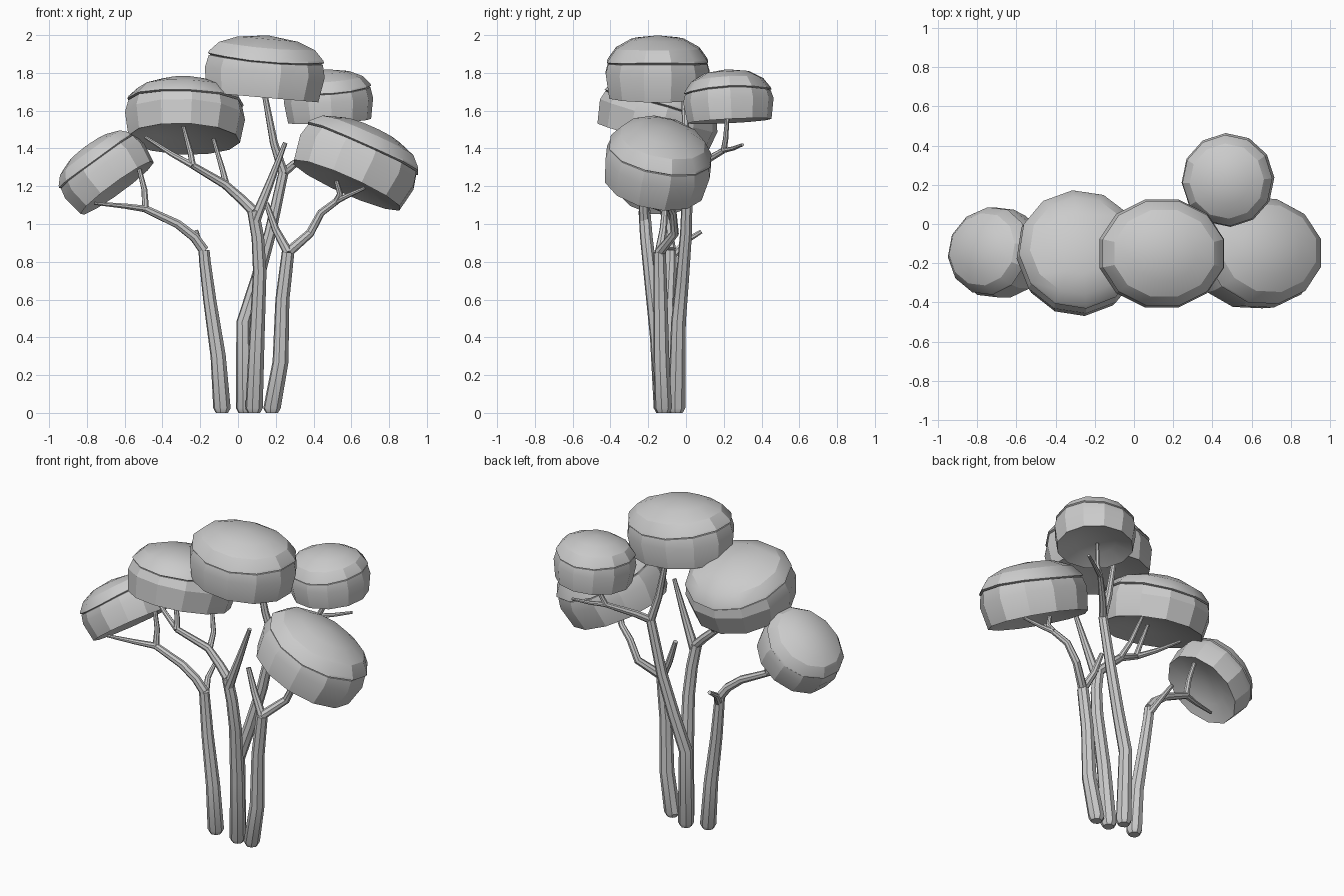
import bpy, bmesh, math
from mathutils import Vector, Matrix, Euler

if "Cube" in bpy.data.objects:
    bpy.data.objects.remove(bpy.data.objects["Cube"])

grey = bpy.data.materials.new("plain_grey")
grey.use_nodes = True
grey.diffuse_color = (0.6, 0.6, 0.6, 1)
grey.node_tree.nodes["Principled BSDF"].inputs["Base Color"].default_value = (0.6, 0.6, 0.6, 1)


def skin(bm, rings):
    """Bridge equal rings of vertices with quads."""
    for a, b in zip(rings, rings[1:]):
        n = len(a)
        for i in range(n):
            j = (i + 1) % n
            bm.faces.new((a[i], a[j], b[j], b[i]))


def finish(bm, name, angle):
    bmesh.ops.recalc_face_normals(bm, faces=bm.faces)
    mesh = bpy.data.meshes.new(name)
    bm.to_mesh(mesh)
    bm.free()
    mesh.materials.append(grey)
    obj = bpy.data.objects.new(name, mesh)
    bpy.context.collection.objects.link(obj)
    bpy.ops.object.select_all(action='DESELECT')
    obj.select_set(True)
    bpy.context.view_layer.objects.active = obj
    bpy.ops.object.shade_smooth_by_angle(angle=math.radians(angle))


def tube(bm, path, r0, r1, sides=8, foot=False):
    """Tapered tube along a path, radius going from r0 to r1."""
    pts = [Vector(p) for p in path]
    lens = [0]
    for a, b in zip(pts, pts[1:]):
        lens.append(lens[-1] + (b - a).length)
    stations = [(p, r0 + (r1 - r0) * l / lens[-1]) for p, l in zip(pts, lens)]
    dirs = [(pts[min(i + 1, len(pts) - 1)] - pts[max(i - 1, 0)]).normalized()
            for i in range(len(pts))]
    if foot:  # rounded foot resting on the ground
        dirs[0] = Vector((0, 0, 1))
        stations.insert(0, (pts[0].copy(), r0 * 0.7))
        stations[1] = (pts[0] + Vector((0, 0, 0.025)), r0)
        dirs.insert(0, dirs[0])
    side = Vector((1, 0.2, 0.1))
    rings = []
    for (p, r), d in zip(stations, dirs):
        side = (side - d * side.dot(d)).normalized()
        up = d.cross(side)
        rings.append([bm.verts.new(p + r * (math.cos(t) * side + math.sin(t) * up))
                      for t in (math.tau * (i + 0.5) / sides for i in range(sides))])
    skin(bm, rings)
    bm.faces.new(rings[0])
    bm.faces.new(rings[-1])


def stem(name, trunk, r_top, branches):
    bm = bmesh.new()
    tube(bm, trunk, 0.047, r_top, foot=True)
    for path, r0, r1 in branches:
        tube(bm, path, r0, r1)
    finish(bm, name, 35)


# Ring radius, ring height, bend of the ring towards its long ends
PROFILE = [(0.5, 0.13, 0), (0.93, 0, 0), (1.0, 0.4, 0), (0.95, 0.55, 0.06), (0.92, 0.555, 0.06),
           (0.97, 0.57, 0.07), (0.95, 0.61, 0.07), (0.8, 0.79, 0.04), (0.5, 0.94, 0)]


def canopy(name, base, rx, ry, h, tilt_x, tilt_y, spin, sides=12):
    """Cushion-shaped foliage: hollow underside, faceted wall, lipped dome."""
    bm = bmesh.new()
    rings = []
    for r, z, bend in PROFILE:
        ring = []
        for i in range(sides):
            t = math.tau * (i + spin) / sides
            x, y = math.cos(t), math.sin(t)
            ring.append(bm.verts.new((r * rx * x, r * ry * y, h * (z + bend * x * x))))
        rings.append(ring)
    skin(bm, rings)
    for ring, z in ((rings[0], 0.18), (rings[-1], 1.0)):
        tip = bm.verts.new((0, 0, z * h))
        for i in range(sides):
            bm.faces.new((ring[i], ring[(i + 1) % sides], tip))
    turn = Euler((math.radians(tilt_x), math.radians(tilt_y), 0)).to_matrix().to_4x4()
    bm.transform(Matrix.Translation(base) @ turn)
    finish(bm, name, 24)


# Foliage
canopy("top_canopy", (0.13, -0.15, 1.67), 0.33, 0.285, 0.33, 0, 5, 0.5)
canopy("middle_right_canopy", (-0.285, -0.18, 1.45), 0.32, 0.325, 0.32, -16, 2, 0.2)
canopy("outer_right_canopy", (-0.64, -0.16, 1.19), 0.258, 0.235, 0.28, -8, -36, 0.3)
canopy("outer_left_canopy", (0.575, -0.17, 1.205), 0.34, 0.29, 0.34, -10, 24, 0.4)
canopy("back_left_canopy", (0.485, 0.23, 1.545), 0.237, 0.24, 0.275, 3, -3, 0.1)

# Stem to the outer right canopy
fork = (-0.18, -0.08, 0.86)
twig = (-0.49, -0.12, 1.08)
stem("right_stem",
     [(-0.085, -0.1, 0), (-0.105, -0.1, 0.3), (-0.15, -0.09, 0.6), (-0.175, -0.08, 0.8), fork],
     0.03, [
         ([(-0.175, -0.08, 0.82), (-0.21, 0.0, 0.91), (-0.22, 0.08, 0.96)], 0.022, 0.012),
         ([fork, (-0.23, -0.09, 0.93), (-0.32, -0.1, 1.0), twig], 0.028, 0.02),
         ([twig, (-0.6, -0.17, 1.095), (-0.76, -0.22, 1.11)], 0.019, 0.009),
         ([twig, (-0.495, -0.1, 1.18), (-0.53, -0.08, 1.32)], 0.019, 0.011)])

# Stem to the middle right canopy
fork = (0.08, -0.22, 1.07)
twig = (-0.24, -0.27, 1.31)
stem("front_stem",
     [(0.085, -0.125, 0), (0.1, -0.15, 0.4), (0.115, -0.19, 0.75), (0.105, -0.21, 0.93), fork],
     0.032, [
         ([(0.09, -0.22, 1.02), (0.17, -0.23, 1.22), (0.25, -0.24, 1.43)], 0.03, 0.012),
         ([fork, (0.02, -0.21, 1.13), (-0.07, -0.2, 1.21), twig], 0.028, 0.018),
         ([(-0.06, -0.2, 1.2), (-0.08, -0.13, 1.28), (-0.13, -0.08, 1.45)], 0.018, 0.01),
         ([twig, (-0.35, -0.23, 1.37), (-0.49, -0.17, 1.46)], 0.018, 0.009),
         ([twig, (-0.25, -0.25, 1.37), (-0.29, -0.22, 1.52)], 0.018, 0.01)])

# Stem to the top and back left canopies
fork = (0.24, 0.01, 1.27)
twig = (0.42, 0.2, 1.39)
stem("back_stem",
     [(0.035, -0.05, 0), (0.03, -0.04, 0.48), (0.1, -0.02, 0.7), (0.17, 0.0, 0.95), fork],
     0.027, [
         ([fork, (0.19, 0.0, 1.43), (0.135, -0.01, 1.72)], 0.026, 0.014),
         ([fork, (0.3, 0.08, 1.32), twig], 0.024, 0.016),
         ([twig, (0.45, 0.21, 1.45), (0.46, 0.22, 1.58)], 0.016, 0.011),
         ([twig, (0.5, 0.25, 1.4), (0.59, 0.3, 1.42)], 0.014, 0.008)])

# Stem to the outer left canopy
fork = (0.265, -0.14, 0.85)
twig = (0.52, -0.1, 1.12)
stem("left_stem",
     [(0.18, -0.12, 0), (0.225, -0.13, 0.27), (0.235, -0.135, 0.6), fork],
     0.034, [
         ([fork, (0.2, -0.12, 0.97), (0.15, -0.11, 1.11)], 0.026, 0.014),
         ([fork, (0.38, -0.06, 0.95), (0.44, -0.07, 1.06), twig], 0.027, 0.018),
         ([twig, (0.54, -0.12, 1.16), (0.52, -0.13, 1.23)], 0.018, 0.012),
         ([twig, (0.58, -0.14, 1.15), (0.67, -0.18, 1.19)], 0.016, 0.009)])
